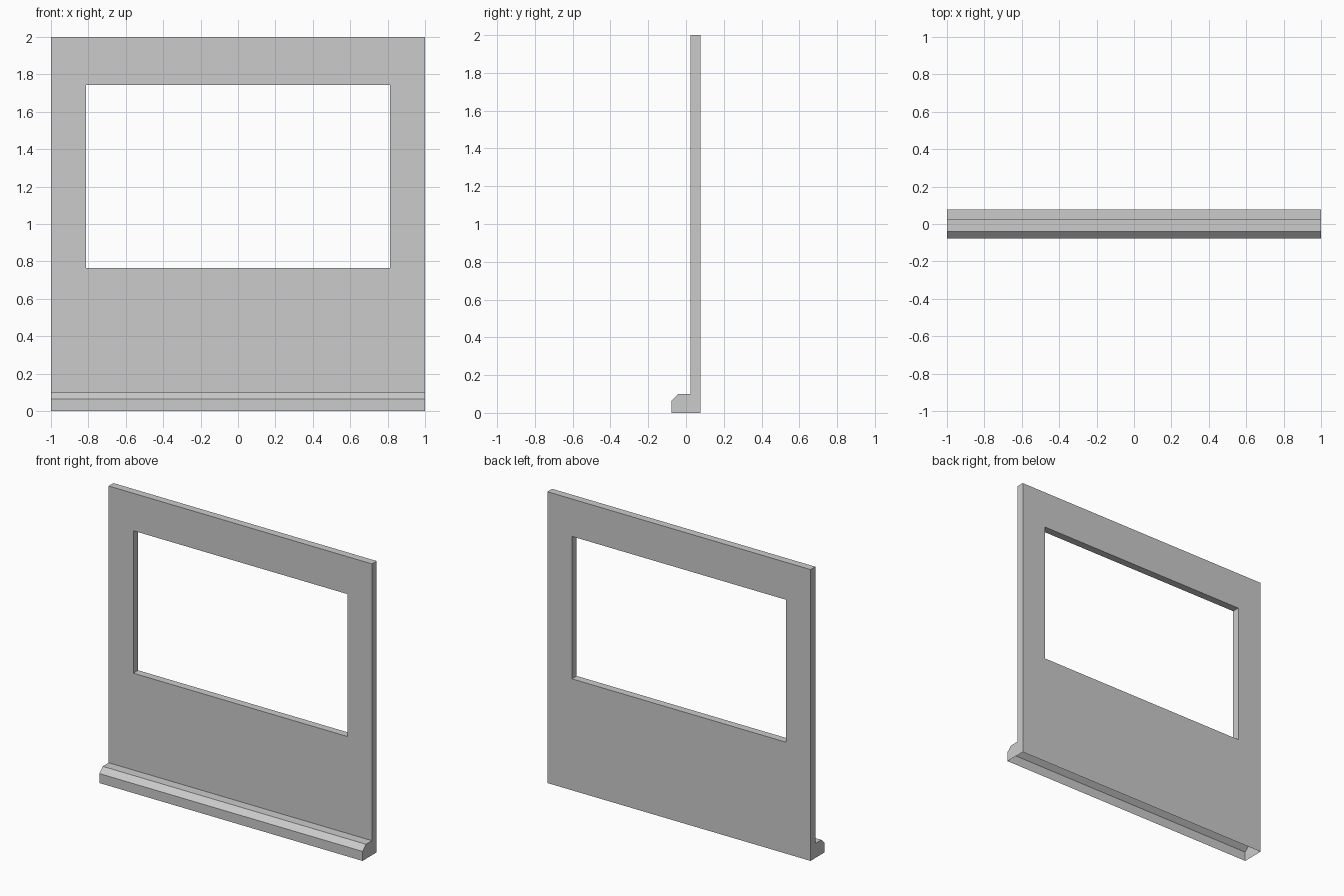
import bpy, bmesh
from math import copysign
from mathutils import Vector

if "Cube" in bpy.data.objects:
    bpy.data.objects.remove(bpy.data.objects["Cube"])

HALF = 1.0
WIN_X, WIN_LOW, WIN_HIGH = 0.813, 0.765, 1.743

# Side profile (y, z): thin wall with a chamfered skirting on the front
PROFILE = [(0.077, 0), (0.077, 2), (0.025, 2), (0.025, 0.1),
           (-0.04, 0.1), (-0.077, 0.065), (-0.077, 0)]

bm = bmesh.new()
end = bm.faces.new([bm.verts.new((-HALF, y, z)) for y, z in PROFILE])
swept = bmesh.ops.extrude_face_region(bm, geom=[end], use_keep_orig=True)["geom"]
bmesh.ops.translate(bm, vec=Vector((2 * HALF, 0, 0)),
                    verts=[g for g in swept if isinstance(g, bmesh.types.BMVert)])
bmesh.ops.recalc_face_normals(bm, faces=bm.faces[:])

# Window opening: inset both wall faces, fit them to the opening, join through
walls = [f for f in bm.faces if abs(f.normal.y) > 0.99 and f.calc_area() > 1]
bmesh.ops.inset_individual(bm, faces=walls, thickness=0.15)
rims = []
for f in walls:
    for v in f.verts:
        v.co.x = copysign(WIN_X, v.co.x)
        v.co.z = WIN_HIGH if v.co.z > 1 else WIN_LOW
    rims += f.edges[:]
bmesh.ops.delete(bm, geom=walls, context='FACES_ONLY')
bmesh.ops.bridge_loops(bm, edges=rims)
bmesh.ops.recalc_face_normals(bm, faces=bm.faces[:])

# The underside is open
bottom = [f for f in bm.faces if all(v.co.z < 0.001 for v in f.verts)]
bmesh.ops.delete(bm, geom=bottom, context='FACES_ONLY')

mesh = bpy.data.meshes.new("window_wall")
bm.to_mesh(mesh)
bm.free()
bpy.context.collection.objects.link(bpy.data.objects.new("window_wall", mesh))
